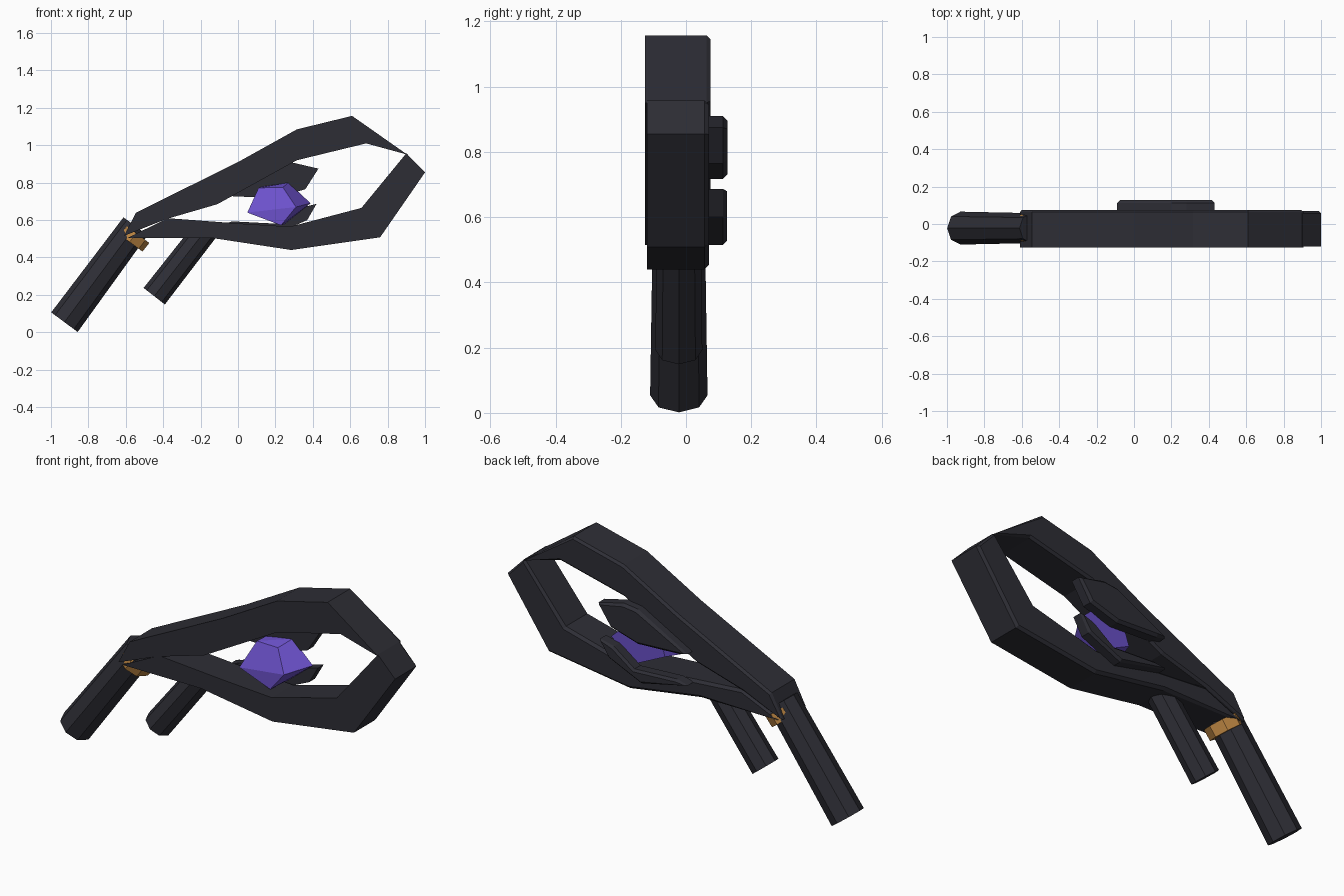
import bpy, bmesh, math
from mathutils import Matrix, Vector

cube = bpy.data.objects.get("Cube")
if cube:
    bpy.data.objects.remove(cube, do_unlink=True)


def material(name, rgb):
    mat = bpy.data.materials.new(name)
    mat.use_nodes = True
    mat.diffuse_color = (*rgb, 1)
    mat.node_tree.nodes["Principled BSDF"].inputs["Base Color"].default_value = (*rgb, 1)
    return mat


charcoal = material("charcoal", (0.027, 0.027, 0.036))
violet = material("violet", (0.15, 0.083, 0.6))
bronze = material("bronze", (0.5, 0.235, 0.055))


def finish(name, bm, mat):
    bmesh.ops.recalc_face_normals(bm, faces=bm.faces)
    mesh = bpy.data.meshes.new(name)
    bm.to_mesh(mesh)
    bm.free()
    mesh.materials.append(mat)
    obj = bpy.data.objects.new(name, mesh)
    bpy.context.collection.objects.link(obj)
    return obj


def plate(name, outline, front, back, chamfer):
    """Extrude an (x, z) outline along y, with a chamfered back rim."""
    bm = bmesh.new()
    face = bm.faces.new([bm.verts.new((x, front, z)) for x, z in outline])
    grown = bmesh.ops.extrude_face_region(bm, geom=[face])["geom"]
    for v in grown:
        if isinstance(v, bmesh.types.BMVert):
            v.co.y = back - chamfer
    cap = next(f for f in grown if isinstance(f, bmesh.types.BMFace))
    bmesh.ops.recalc_face_normals(bm, faces=bm.faces)
    bmesh.ops.inset_region(bm, faces=[cap], thickness=chamfer, depth=0)
    for v in cap.verts:
        v.co.y = back
    return finish(name, bm, charcoal)


def rod(name, start, end, r1, r2, mat, widen=1.0):
    """Eight-sided bar between two (x, z) points."""
    a, b = Vector((start[0], -0.022, start[1])), Vector((end[0], -0.022, end[1]))
    d = b - a
    bm = bmesh.new()
    bmesh.ops.create_cone(bm, cap_ends=True, segments=8, radius1=r1, radius2=r2,
                          depth=d.length)
    bm.transform(Matrix.Translation((a + b) / 2)
                 @ Matrix.Rotation(math.atan2(d.x, d.z), 4, 'Y')
                 @ Matrix.Diagonal((1, widen, 1, 1)))
    return finish(name, bm, mat)


# Open frame made of two angular arms
plate("upper_arm", [(-0.61, 0.515), (-0.545, 0.64), (0.0, 0.91), (0.315, 1.085),
                    (0.61, 1.157), (0.905, 0.95), (0.685, 1.01), (0.315, 0.92),
                    (-0.11, 0.685), (-0.385, 0.605)], -0.125, 0.075, 0.012)
plate("lower_arm", [(-0.59, 0.505), (-0.375, 0.61), (0.0, 0.582), (0.28, 0.565),
                    (0.66, 0.665), (0.9, 0.957), (1.0, 0.855), (0.76, 0.508),
                    (0.285, 0.44), (-0.13, 0.503)], -0.12, 0.07, 0.014)

# Claw plates on the back
plate("upper_claw", [(-0.09, 0.74), (0.2, 0.9), (0.28, 0.91), (0.43, 0.875),
                     (0.36, 0.765), (0.2, 0.717), (-0.04, 0.728)], 0.065, 0.127, 0.014)
plate("lower_claw", [(-0.09, 0.575), (-0.03, 0.593), (0.22, 0.58), (0.34, 0.667),
                     (0.42, 0.687), (0.37, 0.6), (0.18, 0.515)], 0.065, 0.125, 0.012)

# Handles and collar
rod("rear_handle", (-0.928, 0.054), (-0.548, 0.567), 0.088, 0.08, charcoal)
rod("front_grip", (-0.448, 0.193), (-0.17, 0.55), 0.072, 0.068, charcoal)
rod("handle_collar", (-0.58, 0.483), (-0.545, 0.53), 0.086, 0.088, bronze, 1.06)

# Faceted gem held between the claws
bm = bmesh.new()
for p in [(0.05, -0.06, 0.64), (0.11, 0, 0.772), (0.24, -0.01, 0.775),
          (0.31, -0.06, 0.67), (0.23, -0.06, 0.572), (0.12, 0.06, 0.777),
          (0.27, 0.07, 0.8), (0.388, 0.07, 0.69), (0.25, 0.06, 0.58), (0.08, 0.06, 0.66)]:
    bm.verts.new(p)
bmesh.ops.convex_hull(bm, input=bm.verts)
bmesh.ops.dissolve_limit(bm, angle_limit=math.radians(12), verts=bm.verts, edges=bm.edges)
finish("gem", bm, violet)
